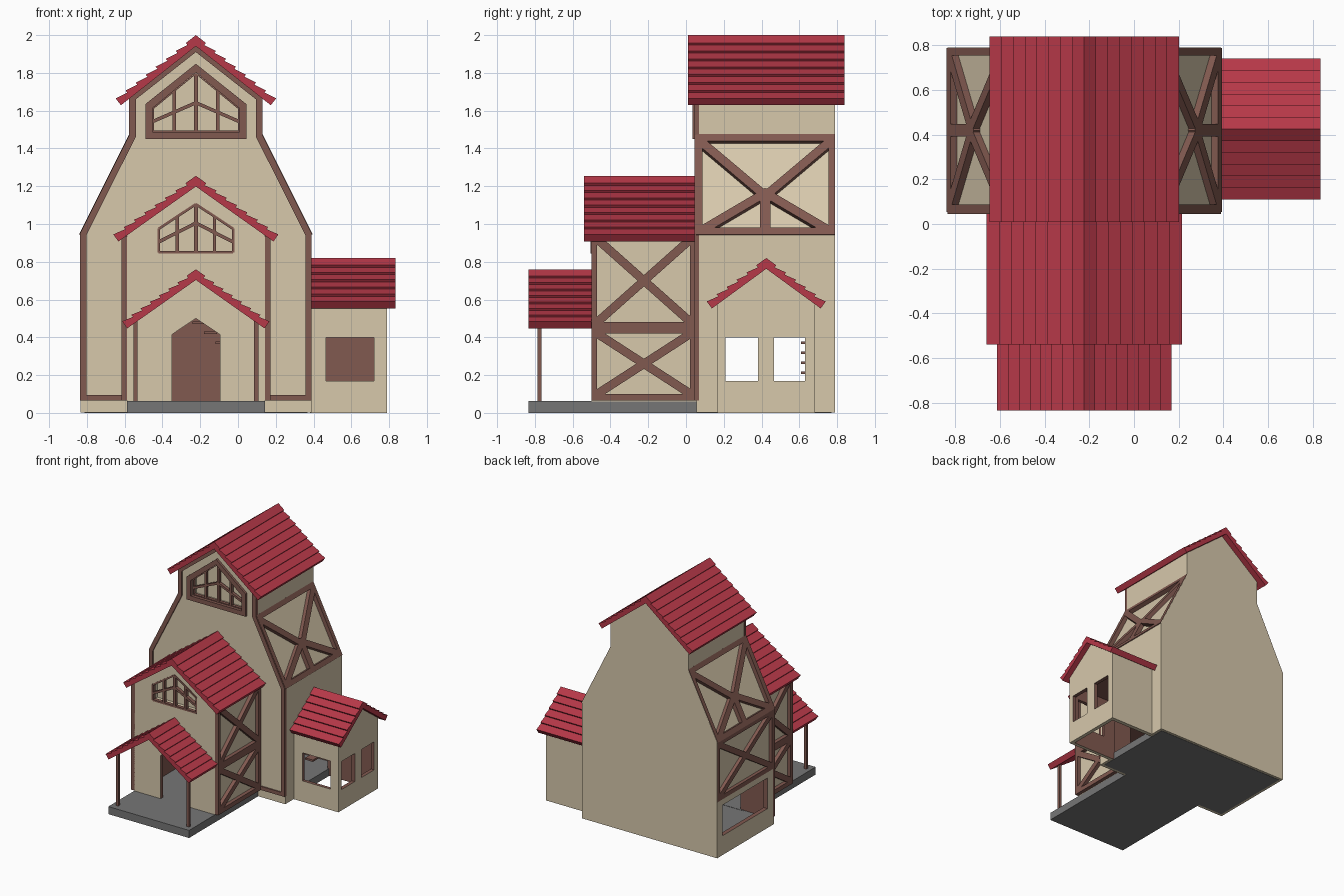
import bpy, bmesh
from mathutils import Vector

if "Cube" in bpy.data.objects:
    bpy.data.objects.remove(bpy.data.objects["Cube"])

CX, AY = -0.223, 0.425          # centre line of the tower, centre line of the side room


def material(name, rgb):
    m = bpy.data.materials.new(name)
    m.diffuse_color = (*rgb, 1)
    m.use_nodes = True
    m.node_tree.nodes["Principled BSDF"].inputs["Base Color"].default_value = m.diffuse_color
    return m


PLASTER = material("plaster", (0.68, 0.58, 0.41))
TIMBER = material("timber", (0.22, 0.10, 0.08))
TILES = material("roof_tiles", (0.47, 0.04, 0.065))
STONE = material("stone", (0.18, 0.18, 0.18))


# Drawing planes: (u, v) in the plane, d along its depth
def FRONT(u, v, d): return Vector((u, d, v))
def SIDE(u, v, d): return Vector((d, u, v))


def slope(s):
    return lambda u, v, d: Vector((CX + s * (0.612 - (v - 0.95) * 0.5 + d * 0.894), u, v + d * 0.447))


def finish(name, bm, mats, index=0):
    bmesh.ops.recalc_face_normals(bm, faces=bm.faces)
    me = bpy.data.meshes.new(name)
    for f in bm.faces:
        f.material_index = index
    bm.to_mesh(me)
    bm.free()
    for m in mats:
        me.materials.append(m)
    ob = bpy.data.objects.new(name, me)
    bpy.context.collection.objects.link(ob)
    return ob


def prism(name, pts, plane, d0, d1, mats, index=0):
    bm = bmesh.new()
    a = [bm.verts.new(plane(u, v, d0)) for u, v in pts]
    b = [bm.verts.new(plane(u, v, d1)) for u, v in pts]
    bm.faces.new(a)
    bm.faces.new(b[::-1])
    for i in range(len(pts)):
        j = (i + 1) % len(pts)
        bm.faces.new((a[i], b[i], b[j], a[j]))
    return finish(name, bm, mats, index)


def rect(u0, u1, v0, v1):
    return [(u0, v0), (u1, v0), (u1, v1), (u0, v1)]


def box(name, x0, x1, y0, y1, z0, z1, mats, index=0):
    return prism(name, rect(x0, x1, z0, z1), FRONT, y0, y1, mats, index)


def bars(name, segs, plane, d0, d1):
    """Timber beams, each (u0, v0, u1, v1, width), joined in one object."""
    bm = bmesh.new()
    for u0, v0, u1, v1, w in segs:
        p, q = Vector((u0, v0)), Vector((u1, v1))
        t = (q - p).normalized()
        n = Vector((-t.y, t.x)) * w / 2
        c = [p + n, p - n, q - n, q + n]
        a = [bm.verts.new(plane(*k, d0)) for k in c]
        b = [bm.verts.new(plane(*k, d1)) for k in c]
        bm.faces.new(a)
        bm.faces.new(b[::-1])
        for i in range(4):
            j = (i + 1) % 4
            bm.faces.new((a[i], b[i], b[j], a[j]))
    return finish(name, bm, [TIMBER])


def band(name, outer, inner, plane, d0, d1):
    """Mitred trim following a mirrored half profile."""
    full = [[(CX - h, z) for h, z in p] + [(CX + h, z) for h, z in reversed(p)] for p in (outer, inner)]
    return prism(name, full[0] + full[1][::-1], plane, d0, d1, [TIMBER])


def gable(c, half, base, eave, peak):
    return [(c - half, base), (c + half, base), (c + half, eave), (c, peak), (c - half, eave)]


def cut(ob, cutters):
    for c in cutters:
        m = ob.modifiers.new("cut", 'BOOLEAN')
        m.operation, m.solver, m.object = 'DIFFERENCE', 'EXACT', c
    dg = bpy.context.evaluated_depsgraph_get()
    me = bpy.data.meshes.new_from_object(ob.evaluated_get(dg))
    ob.modifiers.clear()
    ob.data = me


def roof(name, c, half, peak, eave, plane, d0, d1, n=8):
    """Two slopes with overlapping tile courses."""
    s = (peak - eave) / half
    nrm = Vector((s, 1)).normalized()
    side = []
    for i in range(n):
        for t, k in ((i / n, 0.014 if i else 0), ((i + 1) / n, 0)):
            side.append((half * t - nrm.x * k, peak - (peak - eave) * t - nrm.y * k))
    under = (half - nrm.x * 0.046, eave - nrm.y * 0.046)
    side.append(under)
    pts = [(c + u, v) for u, v in side] + [(c, under[1] + under[0] * s)]
    pts += [(c - u, v) for u, v in side[:0:-1]]
    return prism(name, pts, plane, d0, d1, [TILES])


WALL = [PLASTER, TIMBER]

# Wall masses
half = [(0.612, 0.002), (0.612, 0.95), (0.352, 1.47), (0.352, 1.67)]
tower = prism("tower_walls", [(CX - h, z) for h, z in half] + [(CX, 1.95)]
              + [(CX + h, z) for h, z in reversed(half)], FRONT, 0.055, 0.79, WALL)
wing = prism("front_wing_walls", gable(CX, 0.365, 0.06, 0.945, 1.21), FRONT, -0.50, 0.06, WALL)
annex = prism("side_room_walls", gable(AY, 0.257, 0, 0.585, 0.775), SIDE, 0.38, 0.79, WALL)

# Rooms and openings
tower_room = box("c", CX - 0.577, CX + 0.577, 0.09, 0.755, -0.1, 0.505, WALL, 1)
wing_room = box("c", CX - 0.335, CX + 0.335, -0.47, 0.12, 0.03, 0.505, WALL, 1)
annex_room = box("c", 0.30, 0.76, 0.195, 0.65, -0.1, 0.5, WALL, 1)
left_window = box("c", -0.9, -0.7, 0.14, 0.72, 0.16, 0.41, WALL, 1)
door = prism("c", gable(CX, 0.127, 0.03, 0.415, 0.50), FRONT, -0.6, -0.4, WALL, 1)
side_windows = [box("c", 0.7, 0.9, a, b, 0.17, 0.40, WALL, 1) for a, b in ((0.21, 0.38), (0.465, 0.63))]
front_window = box("c", 0.465, 0.72, 0.1, 0.25, 0.17, 0.40, WALL, 1)
top_recess = prism("c", gable(CX, 0.23, 1.485, 1.615, 1.80), FRONT, 0.0, 0.11, WALL)
wing_recess = prism("c", gable(CX, 0.197, 0.85, 0.975, 1.105), FRONT, -0.6, -0.44, WALL)
slope_recess = [prism("c", rect(0.075, 0.765, 0.965, 1.455), slope(s), -0.03, 0.05, WALL) for s in (1, -1)]
left_recess = box("c", -0.9, CX - 0.587, 0.075, 0.765, 0.47, 0.93, WALL)
cut(tower, [tower_room, wing_room, annex_room, left_window, top_recess, left_recess] + slope_recess)
cut(wing, [wing_room, door, wing_recess])
cut(annex, [annex_room, front_window] + side_windows)
for c in [o for o in bpy.data.objects if o.name == "c" or o.name.startswith("c.")]:
    bpy.data.objects.remove(c)

# Floors and inside stair
box("porch_floor", CX - 0.365, CX + 0.365, -0.835, 0.10, 0, 0.062, [STONE])
box("tower_floor", CX - 0.59, CX + 0.59, 0.08, 0.77, 0, 0.06, [STONE])
for i in range(8):
    x = -0.24 + i * 0.06
    box("stair_tread", x, x + 0.07, 0.61, 0.76, 0.47 - i * 0.053, 0.485 - i * 0.053, [TIMBER])

# Roofs
roof("tower_roof", CX, 0.425, 2.0, 1.665, FRONT, 0.01, 0.84)
roof("front_wing_roof", CX, 0.437, 1.255, 0.945, FRONT, -0.54, 0.06)
roof("porch_roof", CX, 0.39, 0.76, 0.485, FRONT, -0.835, -0.495)
roof("side_room_roof", AY, 0.315, 0.82, 0.59, SIDE, 0.385, 0.835, 6)

# Tower front trim
band("tower_front_trim",
     [(0.613, 0.065), (0.613, 0.95), (0.353, 1.47), (0.353, 1.67), (0, 1.95)],
     [(0.58, 0.065), (0.58, 0.94), (0.318, 1.462), (0.318, 1.66), (0, 1.91)], FRONT, 0.045, 0.07)
for s in (1, -1):
    bars("tower_foot_trim", [(CX + s * 0.36, 0.08, CX + s * 0.60, 0.08, 0.03)], FRONT, 0.045, 0.07)

# Tower and wing gable windows
outer = gable(CX, 0.267, 1.45, 1.635, 1.848)
inner = gable(CX, 0.23, 1.487, 1.613, 1.802)
bm = bmesh.new()
rings = [[bm.verts.new(FRONT(u, v, d)) for u, v in p]
         for p, d in ((outer, 0.035), (inner, 0.035), (inner, 0.1), (outer, 0.1))]
for k in range(4):
    a, b = rings[k], rings[(k + 1) % 4]
    for i in range(5):
        j = (i + 1) % 5
        bm.faces.new((a[i], a[j], b[j], b[i]))
finish("tower_window_frame", bm, [TIMBER])


def muntins(name, w, base, eave, peak, d0, d1):
    k, mid = (peak - eave) / w, w * 0.5
    segs = [(CX, base, CX, peak, 0.02)]
    for s in (1, -1):
        x = CX + s * mid
        segs += [(x, base, x, peak - k * mid, 0.018),
                 (CX + s * w, base + 0.055, CX, base + 0.155, 0.018)]
    p = gable(CX, w, base, eave, peak)
    segs += [(*p[i], *p[(i + 1) % 5], 0.014) for i in range(5)]
    bars(name, segs, FRONT, d0, d1)


muntins("tower_window_bars", 0.23, 1.487, 1.613, 1.802, 0.06, 0.085)
muntins("wing_window_bars", 0.197, 0.85, 0.975, 1.105, -0.505, -0.475)

# Half timbering, mirrored left and right
for s, tag in ((1, "right"), (-1, "left")):
    bars("tower_slope_frame_" + tag, [
        (0.053, 0.962, 0.788, 0.962, 0.036), (0.053, 1.457, 0.788, 1.457, 0.036),
        (0.07, 0.95, 0.07, 1.47, 0.034), (0.771, 0.95, 0.771, 1.47, 0.034),
        (0.08, 1.435, 0.43, 1.14, 0.045), (0.76, 1.435, 0.41, 1.14, 0.045),
        (0.09, 0.97, 0.43, 1.17, 0.045), (0.75, 0.97, 0.41, 1.17, 0.045),
        (0.42, 0.97, 0.42, 1.15, 0.055)], slope(s), -0.032, 0.003)
    bars("wing_side_frame_" + tag, [
        (-0.485, 0.065, -0.485, 0.935, 0.03), (0.037, 0.065, 0.037, 0.935, 0.03),
        (-0.49, 0.083, 0.05, 0.083, 0.036), (-0.49, 0.45, 0.05, 0.45, 0.06),
        (-0.49, 0.925, 0.05, 0.925, 0.03),
        (-0.47, 0.10, 0.025, 0.42, 0.045), (-0.47, 0.42, 0.025, 0.10, 0.045),
        (-0.47, 0.48, 0.025, 0.92, 0.045), (-0.47, 0.92, 0.025, 0.48, 0.045)],
        SIDE, CX + s * 0.36, CX + s * 0.395)
    box("porch_post_" + tag, CX + s * 0.32 - 0.011, CX + s * 0.32 + 0.011, -0.787, -0.765, 0.06, 0.50, [TIMBER])
bars("tower_left_frame", [
    (0.053, 0.477, 0.788, 0.477, 0.036), (0.053, 0.93, 0.788, 0.93, 0.036),
    (0.07, 0.46, 0.07, 0.947, 0.034), (0.771, 0.46, 0.771, 0.947, 0.034),
    (0.085, 0.49, 0.755, 0.915, 0.045), (0.085, 0.915, 0.755, 0.49, 0.045)],
    SIDE, CX - 0.614, CX - 0.58)
